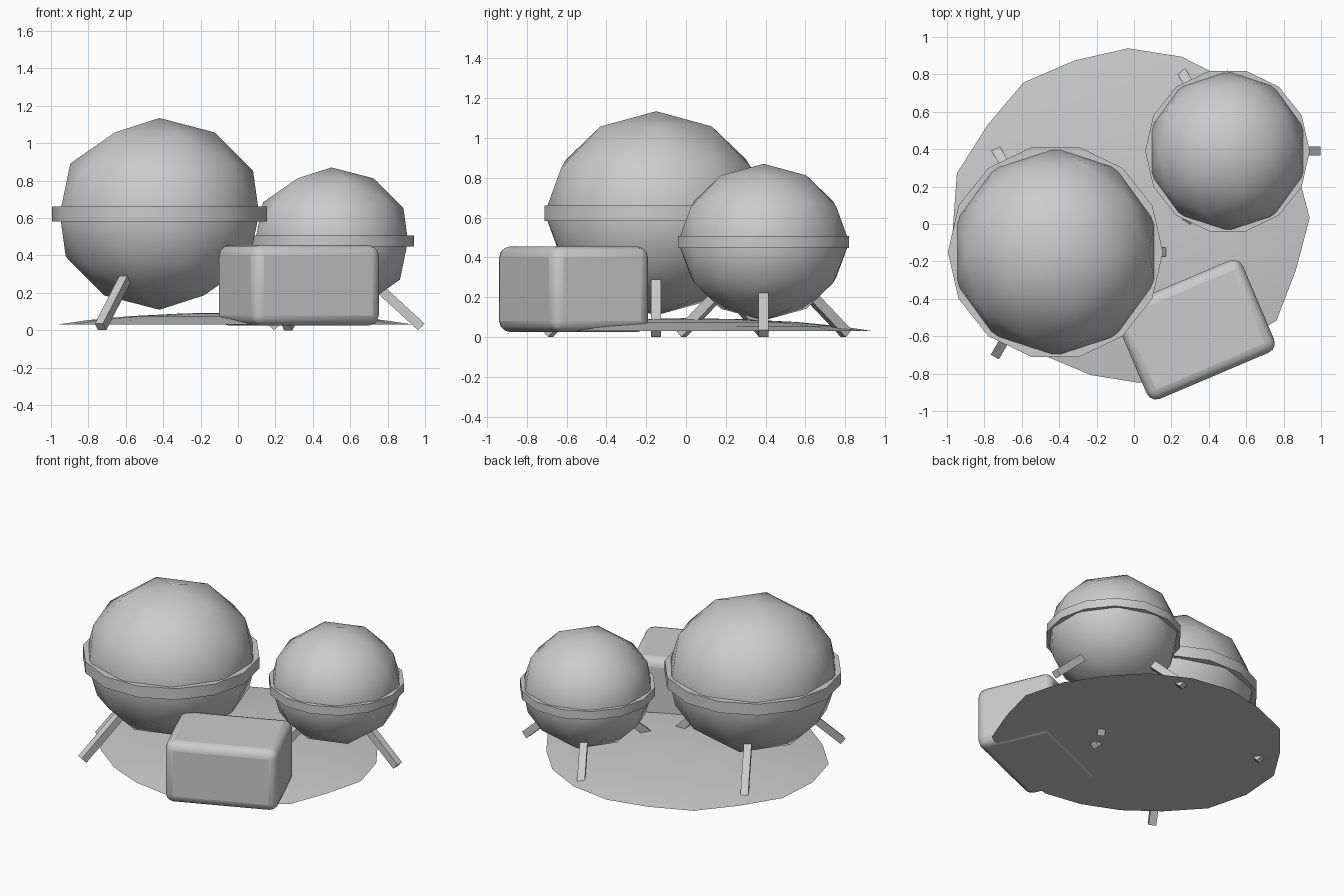
import bpy
import bmesh
from math import radians, cos, sin
from mathutils import Vector

cube = bpy.data.objects.get("Cube")
if cube:
    bpy.data.objects.remove(cube, do_unlink=True)

grey = bpy.data.materials.new("plain_grey")
grey.use_nodes = True
GREY = (0.6, 0.6, 0.6, 1)
grey.diffuse_color = GREY
grey.node_tree.nodes["Principled BSDF"].inputs["Base Color"].default_value = GREY


def finish(obj, name, smooth=True):
    """Name, colour and shade a part."""
    obj.name = name
    obj.data.name = name
    obj.data.materials.append(grey)
    bpy.ops.object.select_all(action='DESELECT')
    obj.select_set(True)
    bpy.context.view_layer.objects.active = obj
    if smooth:
        bpy.ops.object.shade_smooth_by_angle(angle=radians(35))
    return obj


def strut(name, start, end, width):
    """Square bar running between two points."""
    start, end = Vector(start), Vector(end)
    bpy.ops.mesh.primitive_cube_add(size=1, location=(start + end) / 2)
    bar = bpy.context.object
    bar.scale = (width, width, (end - start).length)
    bar.rotation_euler = (end - start).to_track_quat('Z', 'Y').to_euler()
    finish(bar, name, smooth=False)


def tank(name, centre, radius, band_radius, band_height, foot, top):
    """Squashed faceted ball with an equator band and three splayed legs."""
    bpy.ops.mesh.primitive_ico_sphere_add(subdivisions=2, radius=radius, location=centre)
    bpy.context.object.scale.z = 0.915
    finish(bpy.context.object, name + "_tank")

    bpy.ops.mesh.primitive_cylinder_add(vertices=14, radius=band_radius,
                                        depth=band_height, location=centre,
                                        rotation=(0, 0, radians(90)))
    finish(bpy.context.object, name + "_band")

    for i in range(3):
        a = radians(120 * i)
        start, end = [(centre[0] + r * cos(a), centre[1] + r * sin(a), z)
                      for r, z in (foot, top)]
        strut(f"{name}_leg_{i + 1}", start, end, 0.05)


# Uneven low mound with a flat underside
rim = [.94, .92, .90, .92, .93, .94, .93, .96, .945, .985,
       .97, .95, .88, .85, .84, .85, .83, .84, .92, .90]
bm = bmesh.new()
rings = []
for t, z in ((1, 0.03), (0.82, 0.055), (0.6, 0.075), (0.3, 0.09)):
    ring = []
    for i, r in enumerate(rim):
        a = radians(360 * i / len(rim) + 2)
        ring.append(bm.verts.new((r * t * cos(a), r * t * sin(a), z)))
    rings.append(ring)
peak = bm.verts.new((0, 0, 0.095))
n = len(rim)
for i in range(n):
    j = (i + 1) % n
    for low, high in zip(rings, rings[1:]):
        bm.faces.new((low[i], low[j], high[j], high[i]))
    bm.faces.new((rings[-1][i], rings[-1][j], peak))
bm.faces.new(list(reversed(rings[0])))
bmesh.ops.recalc_face_normals(bm, faces=bm.faces)
mesh = bpy.data.meshes.new("ground_mound")
bm.to_mesh(mesh)
bm.free()
mound = bpy.data.objects.new("ground_mound", mesh)
bpy.context.collection.objects.link(mound)
finish(mound, "ground_mound")

# Two tanks on legs
tank("large", (-0.42, -0.15, 0.622), 0.56, 0.575, 0.08, (0.63, 0.018), (0.33, 0.31))
tank("small", (0.5, 0.39, 0.477), 0.43, 0.44, 0.06, (0.48, 0.018), (0.21, 0.265))

# Rounded crate, turned on the mound
bpy.ops.mesh.primitive_cube_add(size=1, location=(0.325, -0.565, 0.24))
crate = bpy.context.object
crate.scale = (0.74, 0.535, 0.43)
bpy.ops.object.transform_apply(location=False, rotation=False, scale=True)
crate.rotation_euler.z = radians(23)
bevel = crate.modifiers.new("rounded_edges", 'BEVEL')
bevel.width = 0.055
bevel.segments = 3
finish(crate, "rounded_crate")
